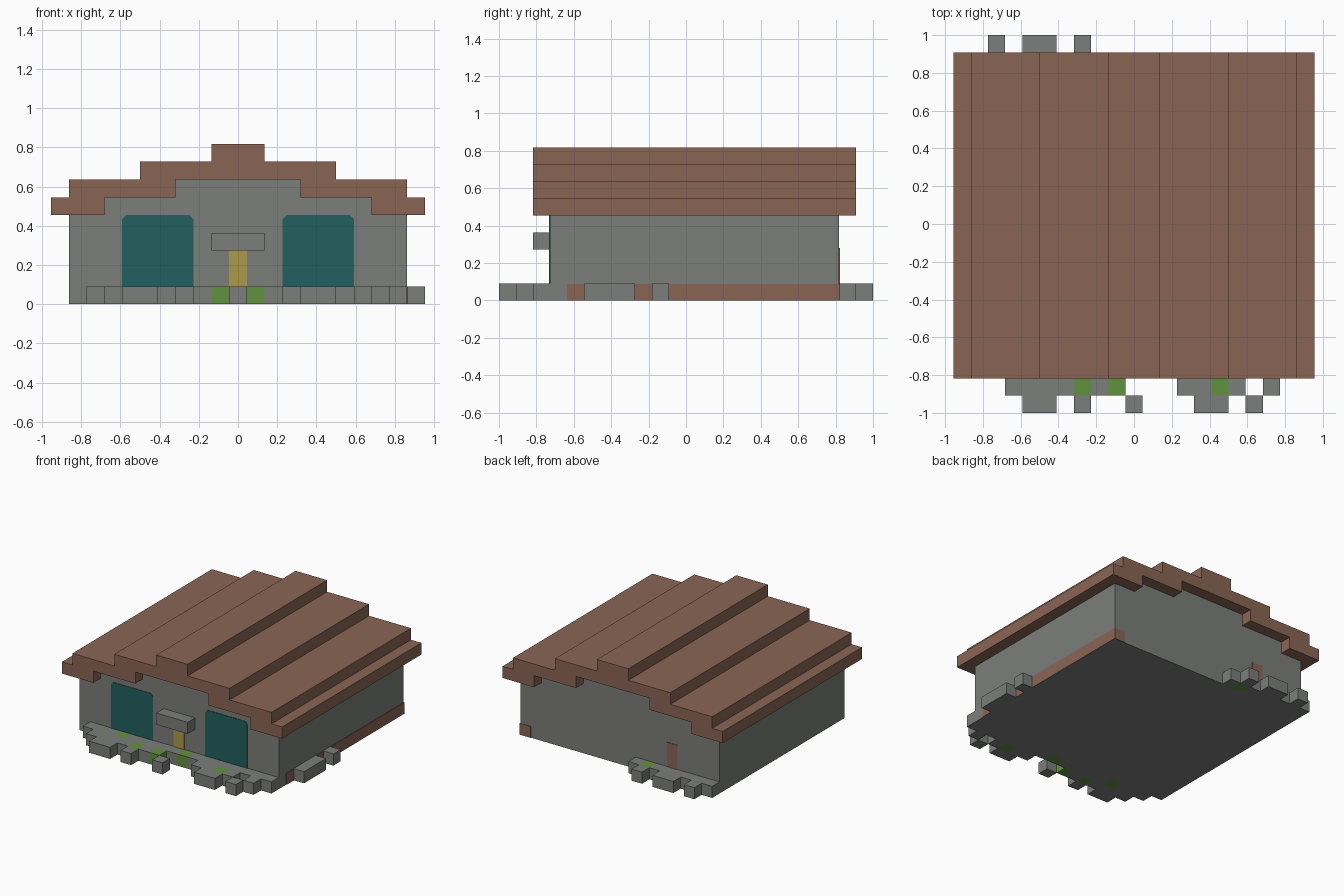
import bpy, bmesh
from mathutils import Vector

U = 1 / 11          # one block
T = 0.004           # thickness of painted plates

if "Cube" in bpy.data.objects:
    bpy.data.objects.remove(bpy.data.objects["Cube"], do_unlink=True)


def material(name, rgb):
    m = bpy.data.materials.new(name)
    m.use_nodes = True
    color = (*rgb, 1)
    m.diffuse_color = color
    bsdf = m.node_tree.nodes["Principled BSDF"]
    bsdf.inputs["Base Color"].default_value = color
    bsdf.inputs["Roughness"].default_value = 0.9
    return m


STONE = material("grey stone", (0.20, 0.21, 0.196))
BROWN = material("brown wood", (0.255, 0.130, 0.091))
TEAL = material("teal glass", (0.015, 0.118, 0.112))
YELLOW = material("yellow door", (0.41, 0.32, 0.065))
MOSS = material("green moss", (0.120, 0.285, 0.048))


def finish(name, bm, *mats):
    bmesh.ops.recalc_face_normals(bm, faces=bm.faces)
    me = bpy.data.meshes.new(name)
    bm.to_mesh(me)
    bm.free()
    for m in mats:
        me.materials.append(m)
    ob = bpy.data.objects.new(name, me)
    bpy.context.scene.collection.objects.link(ob)
    return ob


def extrude_profile(name, points, y0, y1, mat):
    """Extrude an x-z outline from y0 to y1 (in blocks)."""
    bm = bmesh.new()
    face = bm.faces.new([bm.verts.new((x * U, y0 * U, z * U)) for x, z in points])
    new = bmesh.ops.extrude_face_region(bm, geom=[face])["geom"]
    moved = [v for v in new if isinstance(v, bmesh.types.BMVert)]
    bmesh.ops.translate(bm, verts=moved, vec=(0, (y1 - y0) * U, 0))
    return finish(name, bm, mat)


def box(name, lo, hi, mat):
    """Box between two corners given in blocks."""
    x0, y0, z0 = lo
    x1, y1, z1 = hi
    return extrude_profile(name, [(x0, z0), (x1, z0), (x1, z1), (x0, z1)], y0, y1, mat)


def mirrored(half):
    return half + [(-x, z) for x, z in reversed(half)]


def stone_cells(name, rows, moss=()):
    """Ground stones: rows maps a y cell to x runs, moss lists green cells."""
    bm = bmesh.new()
    cells = [(x, y) for y, runs in rows.items() for a, b in runs for x in range(a, b + 1)]
    for x, y in cells:
        verts = bmesh.ops.create_cube(bm, size=U)["verts"]
        bmesh.ops.translate(bm, verts=verts, vec=Vector((x, y, 0.5)) * U)
        for f in {f for v in verts for f in v.link_faces}:
            f.material_index = int((x, y) in moss)
    # drop the walls shared by neighbouring stones
    seen = {}
    for f in bm.faces:
        key = tuple(round(c, 3) for c in f.calc_center_median())
        seen.setdefault(key, []).append(f)
    inner = [f for group in seen.values() if len(group) > 1 for f in group]
    bmesh.ops.delete(bm, geom=inner, context='FACES')
    bmesh.ops.remove_doubles(bm, verts=bm.verts, dist=0.001)
    return finish(name, bm, STONE, MOSS)


# House body with stepped gables
gable = [(9.5, 0), (9.5, 5), (7.5, 5), (7.5, 6), (3.5, 6), (3.5, 7)]
extrude_profile("house_walls", mirrored(gable), -8, 9, STONE)

# Stepped roof shell
under = [(3.5, 7), (3.5, 6), (7.5, 6), (7.5, 5), (10.5, 5)]
over = [(10.5, 6), (9.5, 6), (9.5, 7), (5.5, 7), (5.5, 8), (1.5, 8), (1.5, 9)]
extrude_profile("stepped_roof", mirrored(under + over), -9, 10, BROWN)

# Awning, door and windows
p = T / U
box("door_awning", (-1.5, -9, 3), (1.5, -8, 4), STONE)
box("front_door", (-0.5, -8 - p, 0), (0.5, -8, 3), YELLOW)
c = 0.22
window = [(2, 1), (2, 5 - c), (2 - c, 5)]
for side, x in (("left", 4.5), ("right", -4.5)):
    outline = [(px + x, pz) for px, pz in mirrored(window)]
    extrude_profile(side + "_window", outline, -8 - p, -8, TEAL)

# Exposed wooden patches on the walls
box("side_wood_strip", (9.5, -7, 0), (9.5 + p, 9, 0.98), BROWN)
box("back_corner_wood", (8.5, 9, 0), (9.5 + p, 9 + p, 0.98), BROWN)
box("back_wood_patch", (-5.5, 9, 0), (-4.5, 9 + p, 3.1), BROWN)

# Stones and moss around the base
stone_cells("front_stones", {
    -8.5: [(-8, 9)],
    -9.5: [(-7, -1), (3, 6), (8, 8)],
    -10.5: [(-6, -5), (-3, -3), (0, 0), (4, 5), (7, 7)],
}, {(-5, -8.5), (1, -8.5), (-3, -9.5), (-1, -9.5), (5, -9.5)})
stone_cells("back_stones", {
    9.5: [(-9, -2)],
    10.5: [(-8, -8), (-6, -5), (-3, -3)],
}, {(-3, 9.5)})
stone_cells("side_stones", {y: [(10, 10)] for y in (-5.5, -4.5, -3.5, -1.5)})
